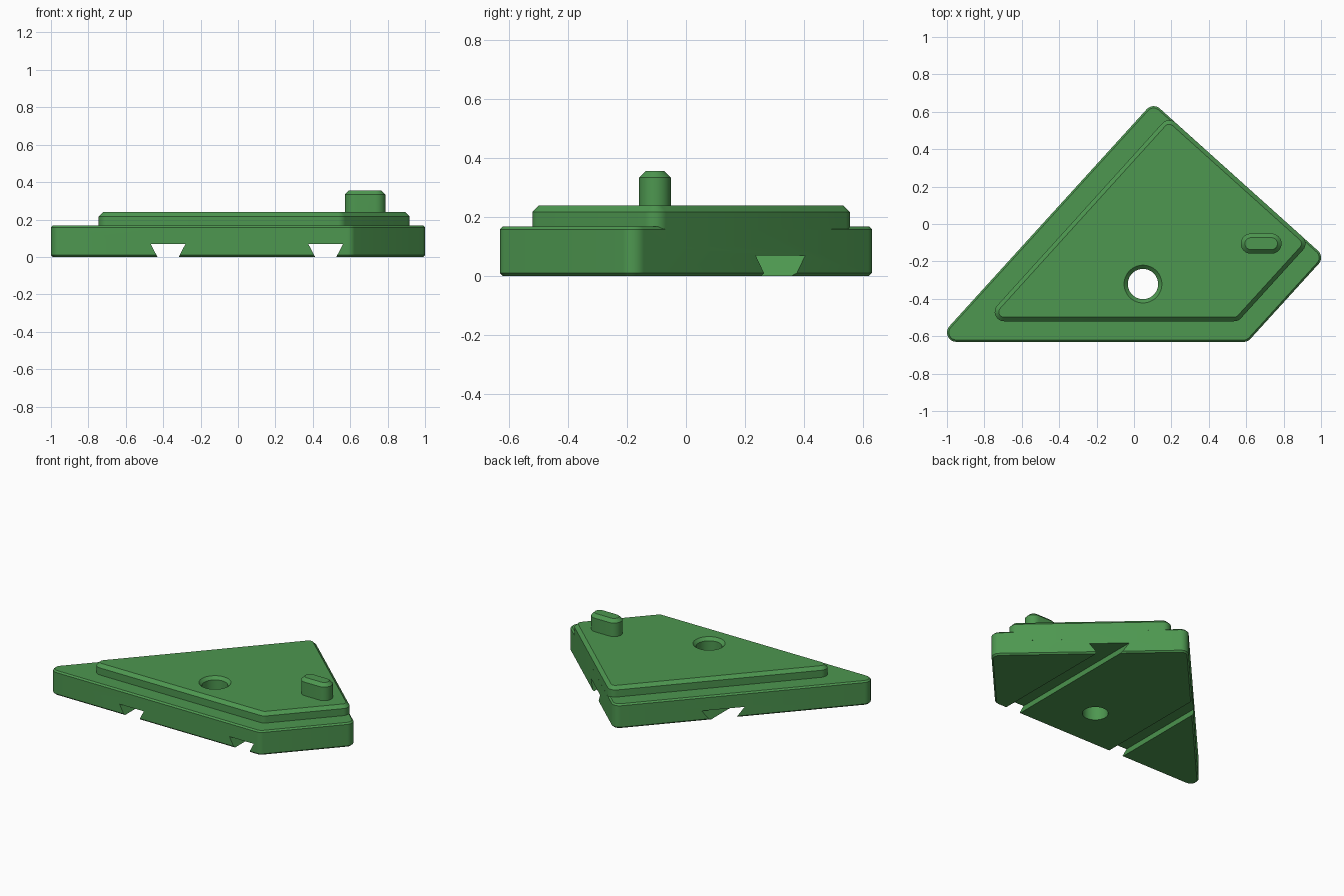
import bpy, bmesh, math
from mathutils import Vector

if "Cube" in bpy.data.objects:
    bpy.data.objects.remove(bpy.data.objects["Cube"])

green = bpy.data.materials.new("green plastic")
green.diffuse_color = (0.075, 0.31, 0.08, 1)
green.use_nodes = True
green.node_tree.nodes["Principled BSDF"].inputs["Base Color"].default_value = green.diffuse_color


def rounded_outline(centres, radius, steps=8):
    """Counter-clockwise outline around corner circles."""
    pts, n = [], len(centres)
    for i, c in enumerate(centres):
        p, q = centres[i - 1], centres[(i + 1) % n]
        start = math.atan2(c[1] - p[1], c[0] - p[0]) - math.pi / 2
        end = math.atan2(q[1] - c[1], q[0] - c[0]) - math.pi / 2
        sweep = (end - start) % (2 * math.pi)
        for k in range(steps + 1):
            a = start + sweep * k / steps
            pts.append((c[0] + radius * math.cos(a), c[1] + radius * math.sin(a)))
    return pts


def loft(name, rings):
    """Closed solid through a stack of matching rings of 3D points."""
    bm = bmesh.new()
    loops = [[bm.verts.new(p) for p in ring] for ring in rings]
    n = len(loops[0])
    for lo, hi in zip(loops, loops[1:]):
        for i in range(n):
            j = (i + 1) % n
            bm.faces.new((lo[i], lo[j], hi[j], hi[i]))
    bm.faces.new(loops[0][::-1])
    bm.faces.new(loops[-1])
    bmesh.ops.recalc_face_normals(bm, faces=bm.faces)
    mesh = bpy.data.meshes.new(name)
    bm.to_mesh(mesh)
    bm.free()
    mesh.materials.append(green)
    obj = bpy.data.objects.new(name, mesh)
    bpy.context.collection.objects.link(obj)
    return obj


def slab(name, centres, levels, steps=8):
    """Rounded plate; levels are (height, corner radius) pairs."""
    return loft(name, [[(x, y, z) for x, y in rounded_outline(centres, r, steps)]
                       for z, r in levels])


def apply_boolean(obj, other, operation):
    mod = obj.modifiers.new(operation, 'BOOLEAN')
    mod.operation, mod.object, mod.solver = operation, other, 'EXACT'
    bpy.context.view_layer.objects.active = obj
    bpy.ops.object.modifier_apply(modifier=mod.name)
    bpy.data.objects.remove(other)


# Lower plate with lightly bevelled rims
plate = slab("base_plate",
             [(-0.95, -0.58), (0.586, -0.58), (0.95, -0.18), (0.105, 0.58)],
             [(0, 0.04), (0.01, 0.05), (0.158, 0.05), (0.168, 0.04)])

# Raised step, flush with the plate along the back right edge
step = slab("raised_step",
            [(-0.695, -0.47), (0.535, -0.47), (0.867, -0.105), (0.188, 0.505)],
            [(0.1, 0.05), (0.217, 0.05), (0.239, 0.028)])
apply_boolean(plate, step, 'UNION')

# Key standing on the step
key = slab("key", [(0.625, -0.105), (0.735, -0.105)],
           [(0.2, 0.054), (0.333, 0.054), (0.355, 0.032)], 16)
apply_boolean(plate, key, 'UNION')

# Dovetail channels along the underside
for x in (-0.374, 0.469):
    profile = [(-0.0515, -0.01), (0.0515, -0.01), (0.093, 0.069), (-0.093, 0.069)]
    cutter = loft("channel_cutter", [[(x + px, y, z) for px, z in profile]
                                     for y in (-1, 1)])
    cutter.hide_render = True
    apply_boolean(plate, cutter, 'DIFFERENCE')

# Through hole with a countersunk top
circle = [(math.cos(a), math.sin(a)) for a in
          (2 * math.pi * k / 48 for k in range(48))]
hole = loft("hole_cutter", [[(0.048 + r * c, -0.321 + r * s, z) for c, s in circle]
            for z, r in ((-0.05, 0.081), (0.219, 0.081), (0.239, 0.101), (0.3, 0.101))])
hole.hide_render = True
apply_boolean(plate, hole, 'DIFFERENCE')

# Smooth rounded corners, crisp bevels
bpy.ops.object.select_all(action='DESELECT')
plate.select_set(True)
bpy.context.view_layer.objects.active = plate
bpy.ops.object.shade_smooth_by_angle(angle=math.radians(28))
